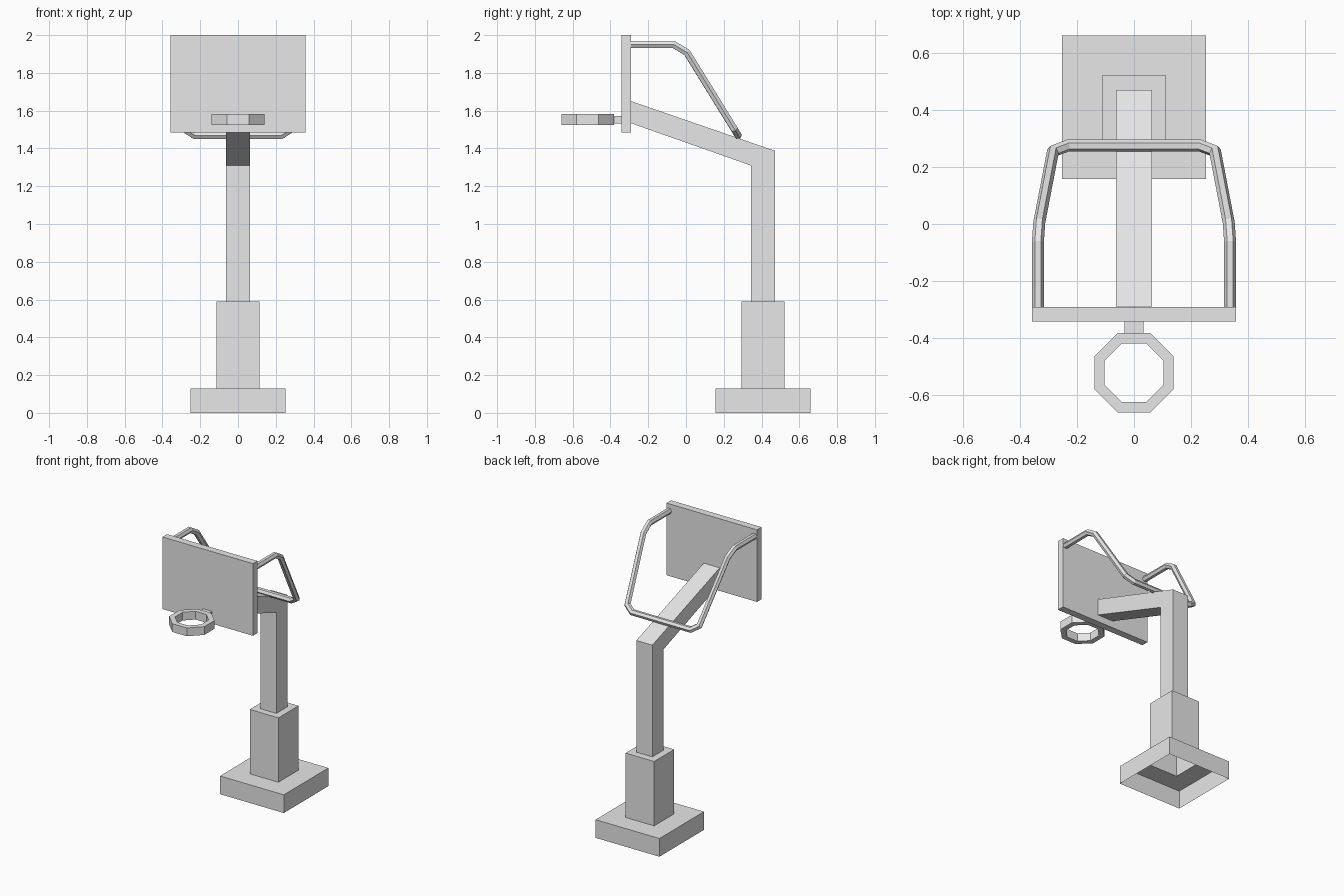
import bpy, bmesh
from math import cos, sin, pi
from mathutils import Vector

default = bpy.data.objects.get("Cube")
if default:
    bpy.data.objects.remove(default, do_unlink=True)

grey = bpy.data.materials.new("light_grey")
grey.use_nodes = True
grey.diffuse_color = (0.8, 0.8, 0.8, 1)
grey.node_tree.nodes["Principled BSDF"].inputs["Base Color"].default_value = (0.8, 0.8, 0.8, 1)


def loft(name, rings, cap_start=True, cap_end=True, loop=False):
    """Skin a list of equal-sized rings into one flat-shaded object."""
    bm = bmesh.new()
    rows = [[bm.verts.new(p) for p in ring] for ring in rings]
    pairs = list(zip(rows, rows[1:])) + ([(rows[-1], rows[0])] if loop else [])
    for a, b in pairs:
        for i in range(len(a)):
            j = (i + 1) % len(a)
            bm.faces.new((a[i], a[j], b[j], b[i]))
    if cap_start and not loop:
        bm.faces.new(rows[0])
    if cap_end and not loop:
        bm.faces.new(rows[-1])
    bmesh.ops.recalc_face_normals(bm, faces=bm.faces)
    mesh = bpy.data.meshes.new(name)
    bm.to_mesh(mesh)
    bm.free()
    mesh.materials.append(grey)
    obj = bpy.data.objects.new(name, mesh)
    bpy.context.collection.objects.link(obj)
    return obj


def ring4(half, front, back):
    """Four corners from a front and a back (y, z) edge."""
    return [(-half, *front), (half, *front), (half, *back), (-half, *back)]


def level(half, y0, y1, z):
    return ring4(half, (y0, z), (y1, z))


def box(name, half, y0, y1, z0, z1):
    return loft(name, [level(half, y0, y1, z0), level(half, y0, y1, z1)])


# Stand: one stepped shell, open underneath, bent into the arm
loft("stand", [
    level(0.252, 0.157, 0.66, 0),
    level(0.252, 0.157, 0.66, 0.13),
    level(0.113, 0.295, 0.521, 0.13),
    level(0.113, 0.295, 0.521, 0.59),
    level(0.063, 0.343, 0.47, 0.59),
    ring4(0.063, (0.343, 1.31), (0.47, 1.388)),
    ring4(0.063, (-0.29, 1.533), (-0.29, 1.65)),
], cap_start=False)

# Backboard and hoop bracket
box("backboard", 0.358, -0.342, -0.291, 1.485, 2.0)
box("hoop_bracket", 0.034, -0.4, -0.34, 1.533, 1.573)

# Eight-sided hoop with flat sides facing the axes
corner = 1 / cos(pi / 8)
section = [(0.139, 1.523), (0.139, 1.582), (0.103, 1.582), (0.103, 1.523)]
hoop = []
for k in range(8):
    a = (k + 0.5) * pi / 4
    hoop.append([(r * corner * cos(a), -0.521 + r * corner * sin(a), z) for r, z in section])
loft("hoop", hoop, loop=True)

# Bent support rail: six-sided tube with mitred corners, mirrored in x
path = [Vector(p) for p in (
    (0.337, -0.291, 1.95), (0.337, -0.065, 1.95), (0.332, 0.005, 1.908),
    (0.284, 0.255, 1.503), (0.232, 0.275, 1.47), (0, 0.275, 1.47))]
ring = [path[0] + Vector((0.021 * cos(k * pi / 3), 0, 0.021 * sin(k * pi / 3))) for k in range(6)]
rings = [ring]
for i in range(1, len(path)):
    along = (path[i] - path[i - 1]).normalized()
    after = (path[i + 1] - path[i]).normalized() if i + 1 < len(path) else along
    normal = along + after
    ring = [p + along * ((path[i] - p).dot(normal) / along.dot(normal)) for p in ring]
    rings.append(ring)
rail = loft("support_rail", rings, cap_end=False)
mirror = rail.modifiers.new("mirror", 'MIRROR')
mirror.use_axis = (True, False, False)
